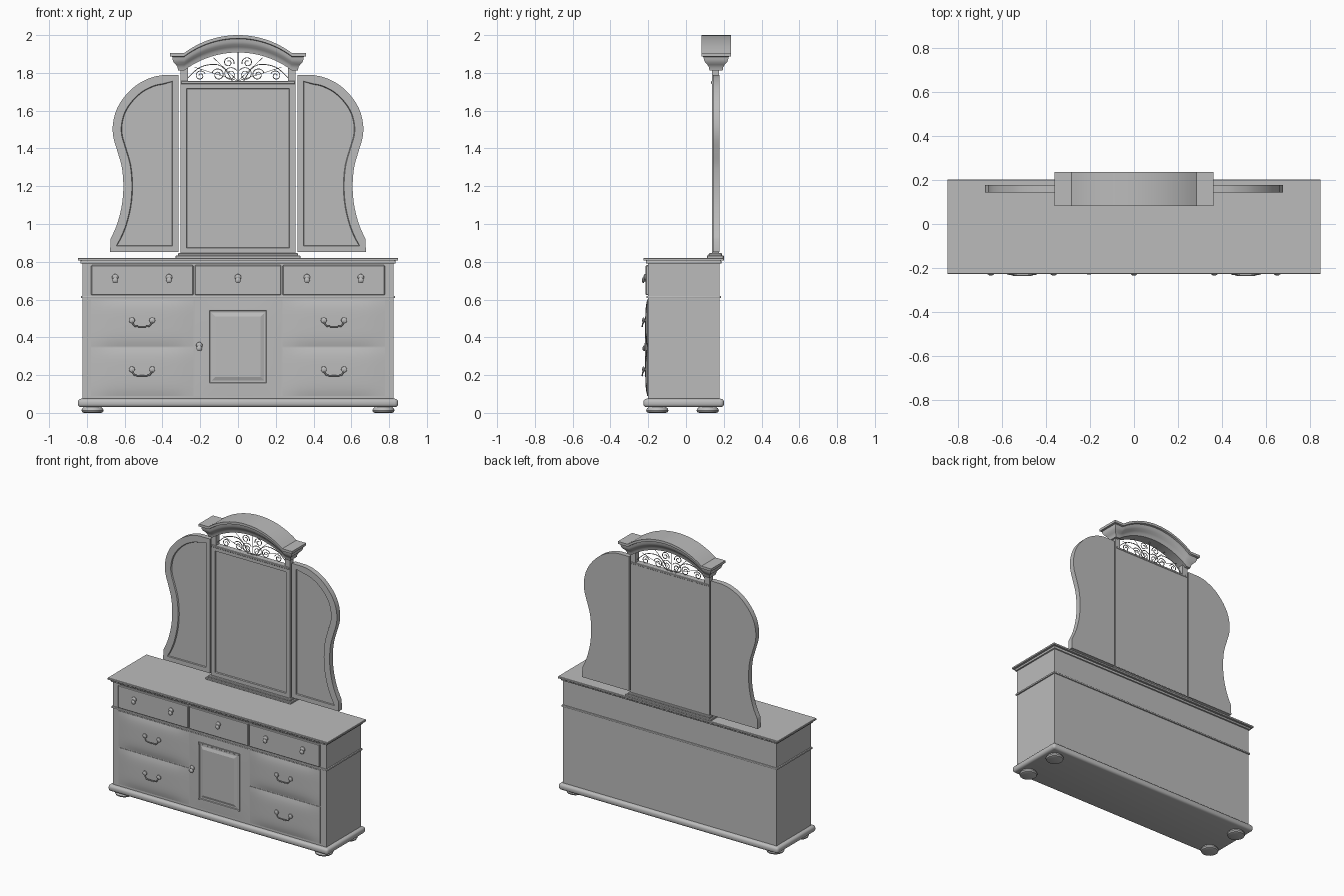
import bpy, bmesh, math
from mathutils import Vector

cube = bpy.data.objects.get("Cube")
if cube:
    bpy.data.objects.remove(cube, do_unlink=True)

grey = bpy.data.materials.new("plain_grey")
grey.use_nodes = True
COLOUR = (0.5, 0.5, 0.5, 1)
grey.diffuse_color = COLOUR
grey.node_tree.nodes["Principled BSDF"].inputs["Base Color"].default_value = COLOUR


def finish(name, bm, smooth=False):
    bmesh.ops.recalc_face_normals(bm, faces=bm.faces)
    mesh = bpy.data.meshes.new(name)
    bm.to_mesh(mesh)
    bm.free()
    mesh.materials.append(grey)
    ob = bpy.data.objects.new(name, mesh)
    bpy.context.collection.objects.link(ob)
    if smooth:
        bpy.ops.object.select_all(action='DESELECT')
        ob.select_set(True)
        bpy.context.view_layer.objects.active = ob
        bpy.ops.object.shade_smooth_by_angle(angle=math.radians(35))
    return ob


def box(name, x, y, z, bevel=0, segments=1):
    bm = bmesh.new()
    bmesh.ops.create_cube(bm, size=1)
    for v in bm.verts:
        v.co = [a + (b - a) * (c + 0.5) for (a, b), c in zip((x, y, z), v.co)]
    if bevel:
        bmesh.ops.bevel(bm, geom=bm.edges[:], offset=bevel, segments=segments,
                        profile=0.5, affect='EDGES')
    return finish(name, bm, segments > 1)


def slab(name, outline, y0, y1, border=0, depth=0.008):
    """Outline in x and z, given thickness, with an optional sunk panel on its front."""
    bm = bmesh.new()
    front = bm.faces.new([bm.verts.new((x, y0, z)) for x, z in outline])
    back = [bm.verts.new((x, y1, z)) for x, z in outline]
    edge = list(front.verts)
    bm.faces.new(back[::-1])
    for i in range(len(edge)):
        j = (i + 1) % len(edge)
        bm.faces.new((edge[i], edge[j], back[j], back[i]))
    bmesh.ops.recalc_face_normals(bm, faces=bm.faces)
    if border:
        bmesh.ops.inset_region(bm, faces=[front], thickness=border)
        bmesh.ops.inset_region(bm, faces=[front], thickness=0.004, depth=-depth)
    return finish(name, bm, True)


def lathe(name, profile, centre, axis='Z', sides=24):
    bm = bmesh.new()
    rings = []
    for r, h in profile:
        ring = []
        for i in range(sides):
            a = math.tau * i / sides
            p = Vector((r * math.cos(a), r * math.sin(a), h))
            if axis == 'Y':
                p = Vector((p.x, -h, p.y))
            ring.append(bm.verts.new(p + Vector(centre)))
        rings.append(ring)
    for a, b in zip(rings, rings[1:]):
        for i in range(sides):
            j = (i + 1) % sides
            bm.faces.new((a[i], a[j], b[j], b[i]))
    bm.faces.new(rings[0])
    bm.faces.new(rings[-1])
    return finish(name, bm, True)


def wire(name, points, radius):
    data = bpy.data.curves.new(name, 'CURVE')
    data.dimensions = '3D'
    data.bevel_depth = radius
    data.bevel_resolution = 1
    data.use_fill_caps = True
    line = data.splines.new('POLY')
    line.points.add(len(points) - 1)
    for p, co in zip(line.points, points):
        p.co = (*co, 1)
    data.materials.append(grey)
    bpy.context.collection.objects.link(bpy.data.objects.new(name, data))


def pillow(name, x, z, y, bulge, n=12):
    """Drawer front that swells softly toward the middle."""
    bm = bmesh.new()
    bmesh.ops.create_grid(bm, x_segments=n, y_segments=n, size=1)
    for v in bm.verts:
        u, w = v.co.x, v.co.y
        swell = (1 - u ** 4) * (1 - w ** 4)
        v.co = (x[0] + (x[1] - x[0]) * (u + 1) / 2, y - bulge * swell,
                z[0] + (z[1] - z[0]) * (w + 1) / 2)
    rim = [e for e in bm.edges if e.is_boundary]
    new = bmesh.ops.extrude_edge_only(bm, edges=rim)["geom"]
    for v in new:
        if isinstance(v, bmesh.types.BMVert):
            v.co.y = -0.195
    return finish(name, bm, True)


def smooth_path(pts, steps=5):
    """Catmull-Rom curve through the points."""
    out = []
    for i in range(len(pts) - 1):
        a, b, c, d = (Vector(pts[min(max(i + k, 0), len(pts) - 1)]) for k in (-1, 0, 1, 2))
        for s in range(steps):
            t = s / steps
            out.append(0.5 * (2 * b + (c - a) * t + (2 * a - 5 * b + 4 * c - d) * t ** 2
                              + (3 * b - a - 3 * c + d) * t ** 3))
    return [tuple(p) for p in out] + [tuple(pts[-1])]


def rect(x, z0, z1):
    return [(-x, z0), (x, z0), (x, z1), (-x, z1)]


# Carcass, top and mouldings
box("carcass", (-0.823, 0.823), (-0.202, 0.178), (0.06, 0.8))
box("base_moulding", (-0.848, 0.848), (-0.226, 0.201), (0.03, 0.075), 0.018, 4)
box("waist_moulding", (-0.832, 0.832), (-0.21, 0.186), (0.607, 0.62), 0.004, 2)
box("top_board", (-0.848, 0.848), (-0.226, 0.201), (0.806, 0.82), 0.002)
box("top_moulding", (-0.834, 0.834), (-0.213, 0.188), (0.79, 0.807), 0.005, 2)
for x in (-0.77, 0.77):
    for y in (-0.152, 0.115):
        lathe("bun_foot", [(0.045, 0), (0.055, 0.004), (0.059, 0.013), (0.055, 0.023),
                           (0.045, 0.032)], (x, y, 0))


def knob(x, z, y):
    lathe("knob_rose", [(0.017, 0), (0.016, 0.005), (0.01, 0.01), (0.003, 0.011)],
          (x, y, z + 0.008), 'Y', 16)
    lathe("knob", [(0.006, 0), (0.006, 0.006), (0.015, 0.009), (0.015, 0.014),
                   (0.008, 0.019), (0.002, 0.02)], (x, y, z - 0.008), 'Y', 16)


# Upper drawers
for a, b in ((-0.777, -0.236), (-0.228, 0.228), (0.236, 0.777)):
    box("upper_drawer", (a, b), (-0.214, -0.19), (0.624, 0.782), 0.004)
for x in (-0.65, -0.365, 0, 0.365, 0.65):
    knob(x, 0.71, -0.214)

# Lower drawers with bail pulls
for side in (-1, 1):
    for z0, z1, pull in ((0.09, 0.345, 0.225), (0.352, 0.6, 0.485)):
        pillow("lower_drawer", sorted((side * 0.236, side * 0.777)), (z0, z1), -0.205, 0.01)
        x = side * 0.508
        for dx in (-0.054, 0.054):
            lathe("pull_post", [(0.008, 0), (0.008, 0.005), (0.016, 0.008), (0.015, 0.014),
                                (0.004, 0.018)], (x + dx, -0.214, pull + 0.005), 'Y', 16)
        bail = [(-0.054, -0.226, 0), (-0.045, -0.23, -0.018), (-0.03, -0.232, -0.027),
                (0.03, -0.232, -0.027), (0.045, -0.23, -0.018), (0.054, -0.226, 0)]
        wire("bail_pull", [(x + p[0], p[1], pull + p[2]) for p in smooth_path(bail)], 0.004)

# Centre door with raised field
pillow("door", (-0.228, 0.228), (0.09, 0.6), -0.204, 0.004)
slab("door_panel", rect(0.16, 0.15, 0.55), -0.213, -0.2, 0.012, 0.004)
bm = bmesh.new()
bmesh.ops.create_cube(bm, size=1)
for v in bm.verts:
    s = 0.12 if v.co.y < 0 else 0.146
    v.co = (2 * s * v.co.x, -0.216 if v.co.y < 0 else -0.206, 0.35 + v.co.z * (2 * s + 0.08))
finish("door_field", bm)
knob(-0.205, 0.35, -0.21)

# Centre mirror
box("mirror_plinth", (-0.33, 0.33), (0.11, 0.2), (0.818, 0.833), 0.003)
box("mirror_plinth_step", (-0.318, 0.318), (0.12, 0.19), (0.83, 0.846), 0.004)
slab("centre_mirror", rect(0.305, 0.84, 1.75), 0.137, 0.176, 0.045)
box("mirror_top_rail", (-0.303, 0.303), (0.132, 0.178), (1.742, 1.757), 0.003)
for a, b in ((-0.305, -0.266), (0.266, 0.305)):
    box("crown_post", (a, b), (0.137, 0.176), (1.74, 1.83))

# Curved wing mirrors
curve = smooth_path([(0.675, 0.92), (0.64, 1.0), (0.615, 1.1), (0.607, 1.2), (0.615, 1.3),
                     (0.637, 1.38), (0.66, 1.46), (0.662, 1.53), (0.643, 1.605),
                     (0.6, 1.675), (0.535, 1.737), (0.46, 1.775), (0.4, 1.788)])
wing = [(0.315, 0.852), (0.677, 0.852)] + curve + [(0.315, 1.788)]
for side, name in ((1, "left_wing_mirror"), (-1, "right_wing_mirror")):
    slab(name, [(side * x, z) for x, z in wing], 0.142, 0.178, 0.045)

# Arched crown: moulded section carried over flat ends and an arc
HALF, RADIUS = 0.285, 0.475
bm = bmesh.new()
rows = []
for drop, width in ((0, 0.078), (0.017, 0.078), (0.02, 0.066), (0.036, 0.064), (0.05, 0.058),
                    (0.062, 0.046), (0.075, 0.038), (0.092, 0.035)):
    end = 0.36 - (0.078 - width)
    path = [(-end, 1.905)]
    for i in range(25):
        x = -HALF + 2 * HALF * i / 24
        path.append((x, 2.0 - RADIUS + math.sqrt(RADIUS ** 2 - x ** 2)))
    path.append((end, 1.905))
    rows.append([[bm.verts.new((x, 0.159 + s * width, z - drop)) for x, z in path]
                 for s in (-1, 1)])
for upper, lower in zip(rows, rows[1:]):
    for s in (0, 1):
        for i in range(len(upper[s]) - 1):
            bm.faces.new((upper[s][i], upper[s][i + 1], lower[s][i + 1], lower[s][i]))
    for i in (0, -1):
        bm.faces.new((upper[0][i], upper[1][i], lower[1][i], lower[0][i]))
for a, b in (rows[0], rows[-1]):
    for i in range(len(a) - 1):
        bm.faces.new((a[i], a[i + 1], b[i + 1], b[i]))
finish("arched_crown", bm, True)


# Scrollwork under the crown
def scroll(x, z, radius, start, turns, side):
    pts = []
    for i in range(33):
        t = i / 32
        a = start + turns * math.tau * t
        r = radius * (1 - 0.75 * t)
        pts.append((side * (x + r * math.cos(a)), 0.157, z + r * math.sin(a)))
    wire("scroll", pts, 0.0025)


wire("scroll_stem", [(0, 0.157, 1.75), (0, 0.157, 1.915)], 0.002)
for side in (-1, 1):
    scroll(0.04, 1.793, 0.038, 2.6, -1.5, side)
    scroll(0.105, 1.79, 0.034, 0.4, 1.5, side)
    scroll(0.05, 1.855, 0.03, 3.4, -1.4, side)
    scroll(0.2, 1.785, 0.028, 2.8, -1.4, side)
    for tip in ((0.13, 1.88), (0.23, 1.83)):
        wire("scroll_ray", [(0, 0.157, 1.757), (side * tip[0], 0.157, tip[1])], 0.0015)
    arc = smooth_path([(0.265, 1.775), (0.2, 1.83), (0.12, 1.845), (0.07, 1.82), (0.03, 1.757)])
    wire("scroll_arc", [(side * x, 0.157, z) for x, z in arc], 0.0025)
